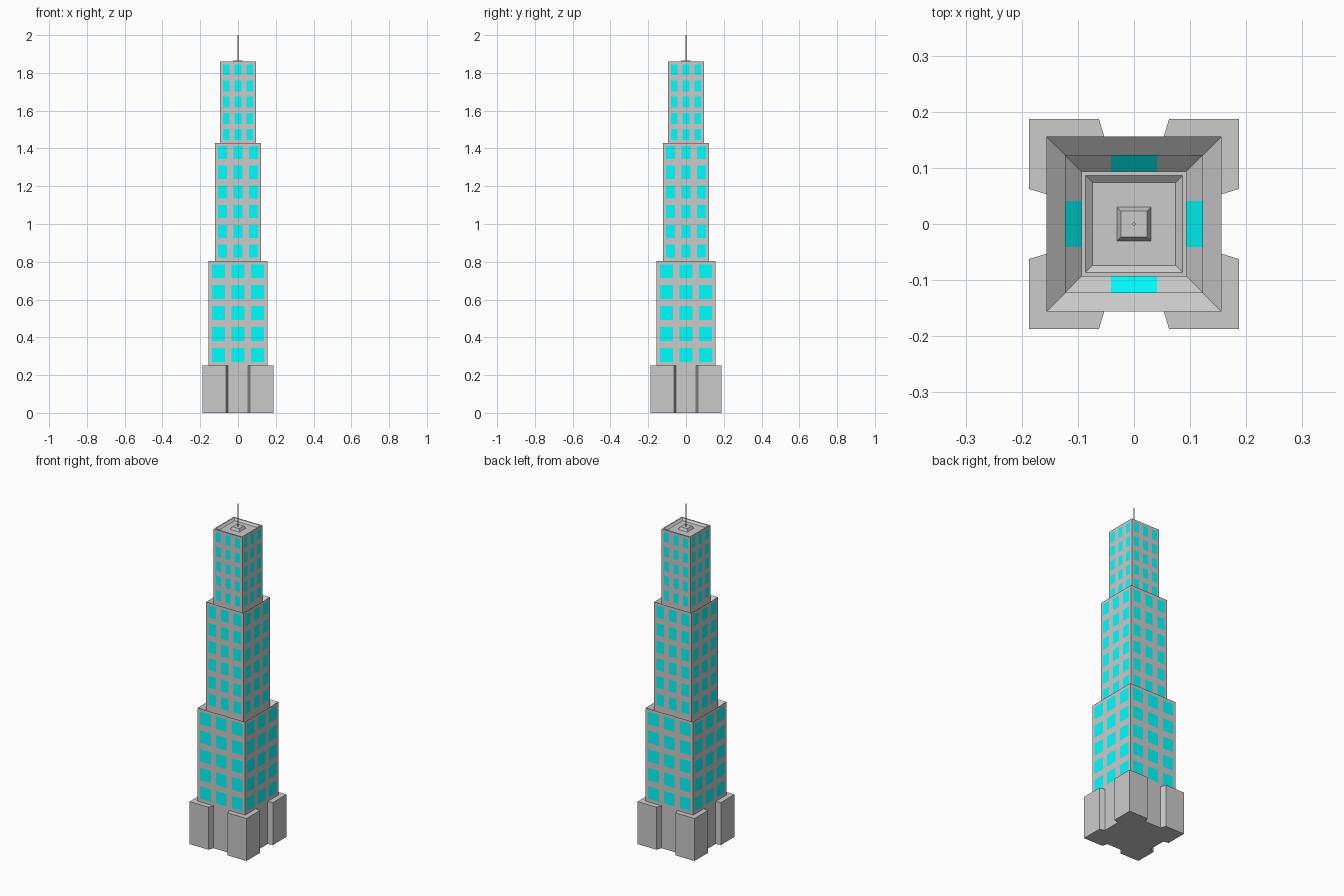
import bpy, bmesh
from mathutils import Matrix
from math import pi

if "Cube" in bpy.data.objects:
    bpy.data.objects.remove(bpy.data.objects["Cube"])

glass = bpy.data.materials.new("window_glass")
glass.diffuse_color = (0, 1, 1, 1)
glass.use_nodes = True
glass.node_tree.nodes["Principled BSDF"].inputs["Base Color"].default_value = glass.diffuse_color


def finish(name, bm, coloured=False):
    me = bpy.data.meshes.new(name)
    bmesh.ops.remove_doubles(bm, verts=bm.verts, dist=1e-5)
    bm.to_mesh(me)
    bm.free()
    if coloured:
        me.materials.append(None)
        me.materials.append(glass)
    ob = bpy.data.objects.new(name, me)
    bpy.context.collection.objects.link(ob)
    return ob


def cell_lines(start, end, count, fill):
    """Grid lines: wall gap / window / wall gap for every cell."""
    step = (end - start) / count
    lines = [start]
    for i in range(count):
        mid = start + (i + 0.5) * step
        lines += [mid - fill * step / 2, mid + fill * step / 2]
    return lines + [end]


def tier(name, half, z0, z1, rows, fill_x, rings, skirt=0, strip=0, cap=False):
    """Square tower section with flush windows and stepped square rings on top."""
    bm = bmesh.new()
    xs = cell_lines(-half, half, 3, fill_x)
    zs = cell_lines(z0, z1, rows, 0.667)
    if skirt:
        zs[0] = z0 - skirt
    for k in range(4):
        rot = Matrix.Rotation(k * pi / 2, 3, 'Z')

        def face(pts, mat=0):
            f = bm.faces.new([bm.verts.new(rot @ Matrix.Identity(3) @ v) for v in map(vec, pts)])
            f.material_index = mat

        # wall grid
        for i in range(len(xs) - 1):
            for j in range(len(zs) - 1):
                a, b, c, d = xs[i], xs[i + 1], zs[j], zs[j + 1]
                face([(a, -half, c), (b, -half, c), (b, -half, d), (a, -half, d)],
                     int(i % 2 and j % 2))
        # ledge rings
        loops = [(half, z1)] + rings
        for (o, zo), (n, zn) in zip(loops, loops[1:]):
            if strip:
                ox, nx = [-o, -strip, strip, o], [-n, -strip, strip, n]
            else:
                ox, nx = [-o, o], [-n, n]
            for i in range(len(ox) - 1):
                face([(ox[i], -o, zo), (ox[i + 1], -o, zo),
                      (nx[i + 1], -n, zn), (nx[i], -n, zn)], int(strip > 0 and i == 1))
    if cap:
        n, z = rings[-1]
        bm.faces.new([bm.verts.new(p) for p in
                      [(-n, -n, z), (n, -n, z), (n, n, z), (-n, n, z)]])
    return finish(name, bm, True)


def vec(p):
    from mathutils import Vector
    return Vector(p)


# base with four corner piers and tapered recesses
bm = bmesh.new()
side = [(-0.187, -0.187), (-0.0625, -0.187), (-0.053, -0.156), (0.053, -0.156), (0.0625, -0.187)]
outline = []
for k in range(4):
    rot = Matrix.Rotation(k * pi / 2, 3, 'Z')
    outline += [bm.verts.new(rot @ vec((x, y, 0))) for x, y in side]
bottom = bm.faces.new(outline)
ext = bmesh.ops.extrude_face_region(bm, geom=[bottom], use_keep_orig=True)
bmesh.ops.translate(bm, vec=(0, 0, 0.252),
                    verts=[g for g in ext['geom'] if isinstance(g, bmesh.types.BMVert)])
bmesh.ops.recalc_face_normals(bm, faces=bm.faces)
finish("base", bm)

# three tower sections, each standing in the sunken ledge of the one below
DIP = 0.028
tier("lower_tier", 0.156, 0.252, 0.805, 5, 0.667, [(0.123, 0.805 - DIP)])
tier("middle_tier", 0.123, 0.805, 1.43, 6, 0.6, [(0.094, 1.43 - DIP)], skirt=DIP, strip=0.041)
tier("upper_tier", 0.094, 1.43, 1.86, 5, 0.55,
     [(0.086, 1.86), (0.074, 1.85), (0.0305, 1.85), (0.023, 1.865)], skirt=DIP, cap=True)

# antenna
bpy.ops.mesh.primitive_cylinder_add(vertices=8, radius=0.003, depth=0.135,
                                    location=(0, 0, 1.9325))
bpy.context.object.name = "antenna"
